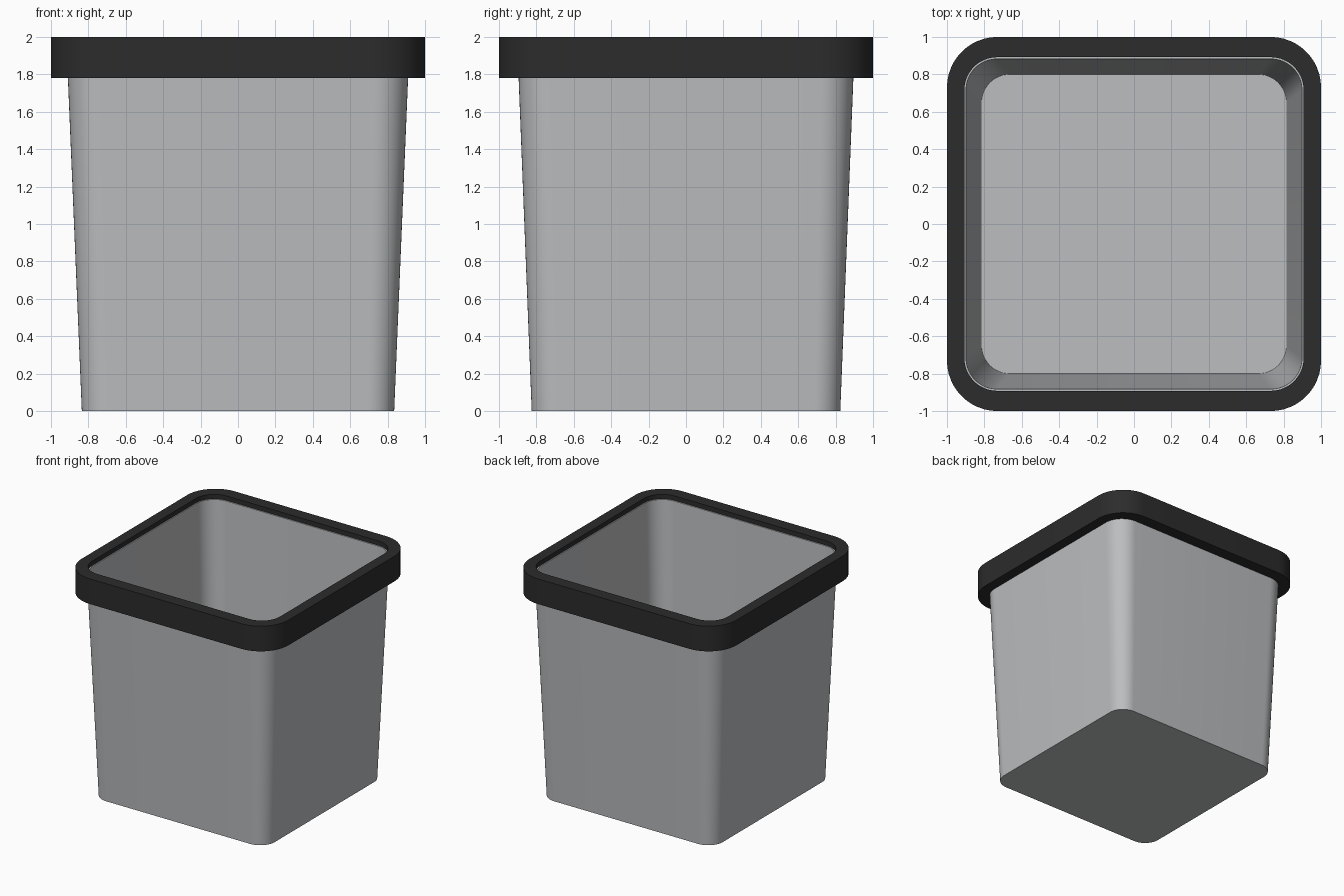
import bpy
import bmesh
from math import cos, sin, pi, radians

cube = bpy.data.objects.get("Cube")
if cube:
    bpy.data.objects.remove(cube, do_unlink=True)


def material(name, color):
    mat = bpy.data.materials.new(name)
    mat.use_nodes = True
    mat.diffuse_color = color
    mat.node_tree.nodes["Principled BSDF"].inputs["Base Color"].default_value = color
    return mat


def rounded_ring(bm, half_x, half_y, radius, z, steps=12):
    """Loop of vertices around a rounded rectangle."""
    verts = []
    for corner, (sx, sy) in enumerate([(1, 1), (-1, 1), (-1, -1), (1, -1)]):
        for i in range(steps + 1):
            a = (corner + i / steps) * pi / 2
            verts.append(bm.verts.new((sx * (half_x - radius) + radius * cos(a),
                                       sy * (half_y - radius) + radius * sin(a), z)))
    return verts


def loft(name, sections, mat, closed):
    """Skin the sections; join the last to the first, or cap both ends."""
    bm = bmesh.new()
    rings = [rounded_ring(bm, *s) for s in sections]
    pairs = list(zip(rings, rings[1:]))
    if closed:
        pairs.append((rings[-1], rings[0]))
    else:
        bm.faces.new(rings[0])
        bm.faces.new(rings[-1])
    for low, high in pairs:
        for i in range(len(low)):
            j = (i + 1) % len(low)
            bm.faces.new((low[i], low[j], high[j], high[i]))
    bmesh.ops.recalc_face_normals(bm, faces=bm.faces)
    mesh = bpy.data.meshes.new(name)
    bm.to_mesh(mesh)
    bm.free()
    mesh.materials.append(mat)
    obj = bpy.data.objects.new(name, mesh)
    bpy.context.collection.objects.link(obj)
    bpy.ops.object.select_all(action="DESELECT")
    obj.select_set(True)
    bpy.context.view_layer.objects.active = obj
    bpy.ops.object.shade_smooth_by_angle(angle=radians(30))
    return obj


grey = material("light grey", (0.5, 0.51, 0.52, 1))
black = material("soft black", (0.025, 0.025, 0.025, 1))

# Tapered bin: outer wall, thin lip, inner wall, floor
loft("bin_body", [(0.835, 0.825, 0.14, 0), (0.917, 0.902, 0.18, 1.96),
                  (0.898, 0.882, 0.165, 1.96), (0.815, 0.8, 0.15, 0.02)], grey, False)

# Collar around the opening
loft("rim_collar", [(1, 1, 0.27, 1.78), (1, 1, 0.27, 2),
                    (0.907, 0.892, 0.175, 2), (0.907, 0.892, 0.175, 1.78)], black, True)
